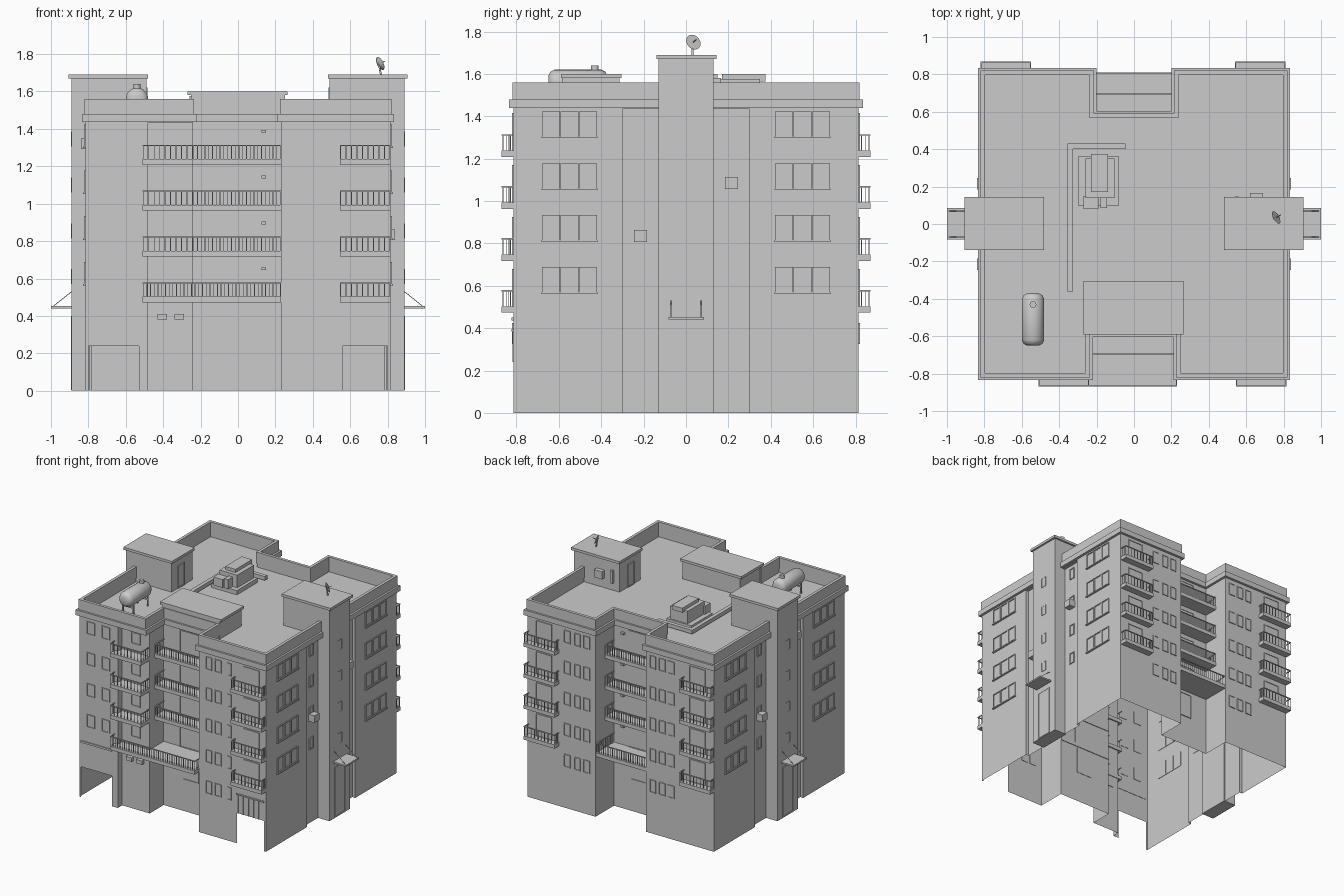
import bpy, bmesh, math
from mathutils import Vector

if "Cube" in bpy.data.objects:
    bpy.data.objects.remove(bpy.data.objects["Cube"])


def finish(name, bm):
    me = bpy.data.meshes.new(name)
    bm.to_mesh(me)
    bm.free()
    ob = bpy.data.objects.new(name, me)
    bpy.context.collection.objects.link(ob)
    return ob


def boxes(name, items):
    # one object made of axis-aligned boxes (x0, x1, y0, y1, z0, z1)
    bm = bmesh.new()
    for b in items:
        vs = bmesh.ops.create_cube(bm, size=1)['verts']
        for v in vs:
            v.co = [(b[2*i] + b[2*i+1]) / 2 + v.co[i] * abs(b[2*i+1] - b[2*i]) for i in range(3)]
    return finish(name, bm)


def on_wall(axis, s, pos, u0, u1, z0, z1, d):
    # box lying on a wall; s is the outward direction, d how far it stands out
    a, b = sorted((pos - s * .003, pos + s * d))
    return (u0, u1, a, b, z0, z1) if axis == 'y' else (a, b, u0, u1, z0, z1)


def window(axis, s, pos, u0, u1, z0, z1, f=.006, d=.007):
    w = lambda *a: on_wall(axis, s, pos, *a)
    return [w(u0, u1, z0, z1, .002), w(u0, u0 + f, z0, z1, d), w(u1 - f, u1, z0, z1, d),
            w(u0, u1, z0, z0 + f, d), w(u0, u1, z1 - f, z1, d)]


def rod(name, a, b, r, r2=None, n=12):
    a, b = Vector(a), Vector(b)
    bm = bmesh.new()
    bmesh.ops.create_cone(bm, cap_ends=True, segments=n, radius1=r, radius2=r if r2 is None else r2,
                          depth=(b - a).length)
    q = Vector((0, 0, 1)).rotation_difference(b - a)
    for v in bm.verts:
        v.co = q @ v.co + (a + b) / 2
    return finish(name, bm)


def offset(poly, d):
    # grow a right-angled outline (counter-clockwise) outward by d
    out = []
    for i, p in enumerate(poly):
        p = Vector(p)
        e1 = (p - Vector(poly[i-1])).normalized()
        e2 = (Vector(poly[(i+1) % len(poly)]) - p).normalized()
        out.append(p + d * (Vector((e1.y, -e1.x)) + Vector((e2.y, -e2.x))))
    return out


def ring(name, poly, do, di, z0, z1):
    bm = bmesh.new()
    loops = [[bm.verts.new((p.x, p.y, z)) for p in offset(poly, d)]
             for d, z in ((do, z0), (do, z1), (di, z1), (di, z0))]
    n = len(poly)
    for k in range(4):
        A, B = loops[k], loops[(k+1) % 4]
        for i in range(n):
            bm.faces.new((A[i], A[(i+1) % n], B[(i+1) % n], B[i]))
    return finish(name, bm)


# outer walls: open-bottomed shell; third value lifts the wall foot over garages
W = .815
plan = [(-W, -W, 0), (-.80, -W, .24), (-.53, -W, 0), (-.48, -W, 0), (-.48, -.76, 0), (-.24, -.76, 0),
        (-.24, -.585, 0), (.23, -.585, 0), (.23, -W, 0), (.56, -W, .24), (.80, -W, 0), (W, -W, 0),
        (W, -.30, 0), (.79, -.30, 0), (.79, .30, 0), (W, .30, 0), (W, W, 0), (.22, W, 0), (.22, .585, 0),
        (-.22, .585, 0), (-.22, W, 0), (-W, W, 0), (-W, .30, 0), (-.79, .30, 0), (-.79, -.30, 0), (-W, -.30, 0)]
bm = bmesh.new()
for i, (x, y, z) in enumerate(plan):
    x2, y2, _ = plan[(i+1) % len(plan)]
    bm.faces.new([bm.verts.new(c) for c in ((x, y, z), (x2, y2, z), (x2, y2, 1.44), (x, y, 1.44))])
bmesh.ops.remove_doubles(bm, verts=bm.verts, dist=1e-4)
finish("outer_walls", bm)

# roof deck and parapet
roof = [(-W, -W), (-.24, -W), (-.24, -.585), (.23, -.585), (.23, -W), (W, -W),
        (W, W), (.22, W), (.22, .585), (-.22, .585), (-.22, W), (-W, W)]
bm = bmesh.new()
f = bm.faces.new([bm.verts.new((x, y, 1.435)) for x, y in roof])
ext = bmesh.ops.extrude_face_region(bm, geom=[f])['geom']
for v in ext:
    if isinstance(v, bmesh.types.BMVert):
        v.co.z += .006
bmesh.ops.recalc_face_normals(bm, faces=bm.faces)
finish("roof_deck", bm)
ring("parapet_band", roof, .02, -.015, 1.438, 1.48)
ring("parapet", roof, .005, -.018, 1.47, 1.56)

# garage lintels and shutter bars
boxes("garage_lintels", [on_wall('y', -1, -W, -.80, -.53, .435, .45, .008),
                         on_wall('y', -1, -W, .56, .80, .385, .395, .008)])
boxes("garage_shutter_bars", [on_wall('y', -1, -W, .57 + .045*i, .575 + .045*i, .24, .385, .005) for i in range(6)])

# stair towers, caps, awnings and tower openings
for s, side in ((-1, "left"), (1, "right")):
    m = lambda a, b: tuple(sorted((s*a, s*b)))
    bm = bmesh.new()
    vs = bmesh.ops.create_cube(bm, size=1)['verts']
    for v in vs:
        v.co = (s*.69 + v.co.x*.40, v.co.y*.26, .84 + v.co.z*1.68)
    for v in vs:   # inner half only starts at roof level
        if v.co.x * s < .6:
            v.co.z = max(v.co.z, 0)
    finish(side + "_tower_tmp", bm)
    bpy.data.objects.remove(bpy.data.objects[side + "_tower_tmp"])
    boxes(side + "_tower", [(*m(.78, .89), -.13, .13, 0, 1.68), (*m(.49, .79), -.13, .13, 1.43, 1.68)])
    boxes(side + "_tower_cap", [(*m(.48, .905), -.14, .145, 1.67, 1.69)])
    boxes(side + "_awning", [(*m(.88, 1.0), -.082, .085, .44, .452)])
    for y in (-.07, .07):
        rod(side + "_awning_stay", (s*.99, y, .45), (s*.89, y, .53), .002, n=6)
    slits = [b for k in range(4) for b in window('x', s, s*.89, -.025, .025, .57 + .245*k, .65 + .245*k, .004, .003)]
    boxes(side + "_tower_windows", slits)
    boxes(side + "_tower_door", window('x', s, s*.89, -.065, .065, .005, .40, .008, .004))
    boxes(side + "_roof_door", window('x', -s, s*.49, -.05, .03, 1.44, 1.62, .008, .006))
boxes("tower_vents", [(.62, .69, .12, .165, 1.52, 1.58), (.54, .56, .12, .148, 1.5, 1.6)])

# front roof room
boxes("roof_room", [(-.25, .25, -.585, -.315, 1.40, 1.585)])
boxes("roof_room_cap", [(-.27, .265, -.59, -.305, 1.58, 1.6)])

# balconies with railings
P = .245


def balcony(name, x0, x1, yf, yw, z, pitch):
    s = 1 if yf > yw else -1
    items = [(x0, x1, yf, yw, z, z + .03)]
    e = yf - s * .006
    top = z + .107
    items += [(x0, x1, yf, yf - s*.008, top - .006, top)]
    n = round((x1 - x0) / pitch)
    for i in range(n + 1):
        x = x0 + .003 + (x1 - x0 - .006) * i / n
        items.append((x - .002, x + .002, e - .002, e + .002, z + .03, top))
    for x in (x0, x1 - .006):
        items.append((x, x + .006, yf, yw, top - .006, top))
        k = max(1, round(abs(yf - yw) / .035))
        for j in range(1, k + 1):
            y = e + (yw - e) * j / (k + 1)
            items.append((x + .001, x + .005, y - .002, y + .002, z + .03, top))
    boxes(name, items)


for k in range(4):
    z = .473 + P * k
    balcony("front_right_balcony", .545, .815, -.87, -.81, z, .03)
    balcony("back_right_balcony", .54, .81, .87, .81, z, .03)
    balcony("back_left_balcony", -.82, -.55, .87, .81, z, .03)
    if k:
        balcony("front_left_balcony", -.51, -.24, -.87, -.75, z, .03)
        balcony("front_recess_balcony", -.24, .23, -.70, -.58, z, .02)
        balcony("back_recess_balcony", -.22, .22, .70, .58, z, .02)
    else:
        balcony("front_long_balcony", -.51, .23, -.87, -.755, z, .02)
        boxes("front_recess_floor", [(-.24, .23, -.76, -.58, z, z + .03)])
        balcony("back_long_balcony", -.22, .22, .81, .58, z, .02)

# windows: three-pane side windows and small windows on every floor
side, small, doors, lamps = [], [], [], []
for k in range(4):
    z = .57 + P * k
    for s in (-1, 1):
        for c in (-.55, .55):
            for j in (-1, 0, 1):
                side += window('x', s, s*W, c + .087*j - .042, c + .087*j + .042, z, z + .118, .007, .008)
            side.append(on_wall('x', s, s*W, c - .132, c + .132, z - .008, z, .014))
        for y in (-.215, .215):
            small += window('x', s, s*.79, y - .025, y + .025, z + .01, z + .10)
    small += window('y', -1, -.76, -.40, -.32, z, z + .09)
    for s, y in ((-1, -.585), (1, .585)):
        doors += window('y', s, y, -.10, .09, z - .07, z + .118, .008, .006)
        lamps.append(on_wall('y', s, y, .125, .15, z + .075, z + .09, .02))
    for x0, y, s in ((.62, -W, -1), (.60, W, 1), (-.74, W, 1)):
        doors += window('y', s, y, x0, x0 + .14, z - .07, z + .11)
for k in range(5):
    z = .325 + P * k
    for x in (.29, .37, .48):
        small += window('y', -1, -W, x, x + (.055 if x < .45 else .035), z, z + .1)
    for x in (-.47, -.39, -.31, .27, .35, .44):
        small += window('y', 1, W, x, x + .055, z, z + .1)
    if k:
        for x in (-.75, -.62):
            small += window('y', -1, -W, x, x + .07, z, z + .1)
small += window('y', -1, -.585, -.07, .07, .25, .46) + window('y', 1, .585, -.07, .07, .25, .45)
boxes("side_windows", side)
boxes("small_windows", small)
boxes("balcony_doors", doors)
boxes("wall_lamps", lamps)
boxes("meter_boxes", [(-.43, -.38, -.785, -.755, .38, .41), (-.34, -.29, -.785, -.755, .38, .41)])

# wall-mounted cooling units
boxes("cooling_units", [(s*.785, s*.84, y - .03, y + .03, z - .028, z + .028)
                        for s, y, z in ((1, .215, 1.085), (1, -.215, .835), (-1, -.215, 1.32), (-1, .215, .84))])

# water tank on the roof
prof = [(-.65, .03), (-.64, .05), (-.62, .06), (-.40, .06), (-.38, .05), (-.37, .03)]
bm = bmesh.new()
rows = [[bm.verts.new((-.54 + r*math.cos(t*math.tau/24), y, 1.56 + r*math.sin(t*math.tau/24)))
         for t in range(24)] for y, r in prof]
for A, B in zip(rows, rows[1:]):
    for i in range(24):
        bm.faces.new((A[i], A[(i+1) % 24], B[(i+1) % 24], B[i]))
bm.faces.new(rows[0])
bm.faces.new(rows[-1])
bmesh.ops.recalc_face_normals(bm, faces=bm.faces)
tank = finish("water_tank", bm)
bpy.context.view_layer.objects.active = tank
tank.select_set(True)
bpy.ops.object.shade_smooth_by_angle(angle=math.radians(40))
rod("tank_neck", (-.54, -.43, 1.61), (-.54, -.43, 1.64), .018)
boxes("tank_legs", [(x - .005, x + .005, y - .005, y + .005, 1.44, 1.54) for x in (-.585, -.495) for y in (-.60, -.42)]
      + [(-.59, -.49, y - .005, y + .005, 1.49, 1.50) for y in (-.60, -.42)])

# roof ventilation unit with duct
boxes("vent_platform", [(-.30, -.08, .10, .36, 1.44, 1.475)])
boxes("vent_unit", [(-.26, -.105, .14, .35, 1.475, 1.575), (-.23, -.14, .17, .375, 1.565, 1.6),
                    (-.27, -.19, .08, .15, 1.475, 1.54), (-.18, -.145, .085, .15, 1.475, 1.55)])
boxes("duct", [(-.355, -.325, -.36, .43, 1.45, 1.48), (-.355, -.045, .40, .43, 1.45, 1.48)])

# satellite dish on the right tower
n = Vector((.8, .45, .4)).normalized()
c = Vector((.76, .035, 1.75))
rod("dish_bowl", c - n*.012, c, .015, .038, 20)
rod("dish_mast", (.765, .03, 1.685), c - n*.008, .005)
rod("dish_feed", c, c + n*.03, .003, n=6)
